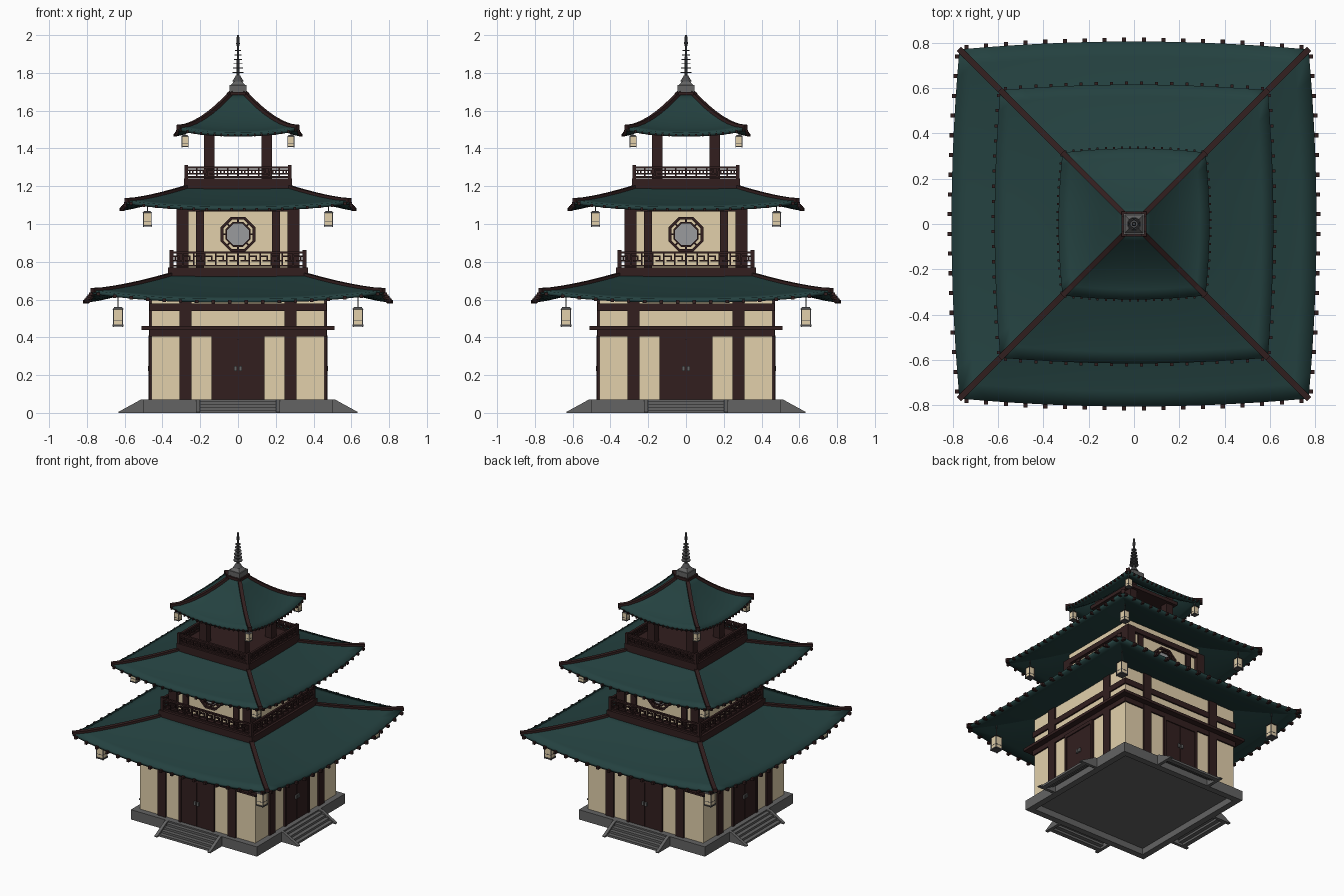
import bpy, bmesh, math
from mathutils import Matrix, Vector

if "Cube" in bpy.data.objects:
    bpy.data.objects.remove(bpy.data.objects["Cube"])


def material(name, col):
    m = bpy.data.materials.new(name)
    m.diffuse_color = (*col, 1)
    m.use_nodes = True
    m.node_tree.nodes["Principled BSDF"].inputs["Base Color"].default_value = m.diffuse_color
    return m


TEAL = material("teal_tile", (0.0175, 0.053, 0.051))
WOOD = material("dark_red_wood", (0.032, 0.0135, 0.0135))
CREAM = material("cream_plaster", (0.76, 0.63, 0.41))
STONE = material("grey_stone", (0.125, 0.125, 0.125))
GLASS = material("pale_grey_glass", (0.32, 0.33, 0.34))
METAL = material("dark_metal", (0.075, 0.075, 0.078))


def finish(bm, name, mat, turns=1):
    """Turn a bmesh into an object; turns=4 repeats it on all four sides."""
    if turns == 4:
        base = bm.copy()
        tmp = bpy.data.meshes.new("tmp")
        for k in (1, 2, 3):
            b = base.copy()
            b.transform(Matrix.Rotation(k * math.pi / 2, 4, 'Z'))
            b.to_mesh(tmp)
            bm.from_mesh(tmp)
            b.free()
        base.free()
        bpy.data.meshes.remove(tmp)
    me = bpy.data.meshes.new(name)
    bm.to_mesh(me)
    bm.free()
    me.materials.append(mat)
    ob = bpy.data.objects.new(name, me)
    bpy.context.collection.objects.link(ob)
    return ob


def box(bm, x0, x1, y0, y1, z0, z1):
    m = Matrix.Translation(((x0 + x1) / 2, (y0 + y1) / 2, (z0 + z1) / 2))
    m = m @ Matrix.Diagonal((abs(x1 - x0), abs(y1 - y0), abs(z1 - z0), 1))
    bmesh.ops.create_cube(bm, size=1, matrix=m)


def boxes(name, mat, items, turns=4):
    bm = bmesh.new()
    for it in items:
        box(bm, *it)
    return finish(bm, name, mat, turns)


def slab(name, mat, half, z0, z1):
    return boxes(name, mat, [(-half, half, -half, half, z0, z1)], 1)


def cone(bm, r0, r1, z0, z1, n=8, at=(0, 0), rot=0):
    m = Matrix.Translation((*at, (z0 + z1) / 2)) @ Matrix.Rotation(rot, 4, 'Z')
    bmesh.ops.create_cone(bm, cap_ends=True, segments=n, radius1=r0, radius2=r1, depth=z1 - z0, matrix=m)


def prism(bm, pts, x0, x1):
    """Extrude a (y, z) outline along x."""
    a = [bm.verts.new((x0, y, z)) for y, z in pts]
    b = [bm.verts.new((x1, y, z)) for y, z in pts]
    bm.faces.new(a)
    bm.faces.new(b[::-1])
    for i in range(len(pts)):
        j = (i + 1) % len(pts)
        bm.faces.new((a[j], a[i], b[i], b[j]))
    bmesh.ops.recalc_face_normals(bm, faces=bm.faces)


# stone platform, floor and four stairs
boxes("platform", STONE, [(-0.5, 0.455, -0.5, -0.455, 0, 0.07)])
slab("ground_floor", STONE, 0.457, 0.045, 0.068)
bm = bmesh.new()
for s in (-1, 1):
    prism(bm, [(-0.5, 0), (-0.5, 0.07), (-0.515, 0.07), (-0.632, 0.006), (-0.632, 0)], s * 0.2, s * 0.222)
for i in range(4):
    box(bm, -0.2, 0.2, -0.61 + i * 0.028, -0.578 + i * 0.028, 0.015 * i, 0.015 * (i + 1))
finish(bm, "stairs", STONE, 4)
# ground storey
slab("ground_walls", CREAM, 0.458, 0.068, 0.672)
boxes("ground_posts", WOOD, [(s * 0.245, s * 0.31, -0.47, -0.44, 0.07, 0.67) for s in (-1, 1)])
slab("ground_lintel", WOOD, 0.468, 0.405, 0.44)
slab("ground_ledge", WOOD, 0.51, 0.44, 0.46)
slab("ground_top_beam", WOOD, 0.468, 0.54, 0.58)
boxes("door_frame", WOOD, [(-0.14, -0.122, -0.474, -0.45, 0.07, 0.41), (0.122, 0.14, -0.474, -0.45, 0.07, 0.41),
                           (-0.122, 0.122, -0.474, -0.45, 0.385, 0.41), (-0.122, 0.122, -0.461, -0.45, 0.07, 0.385)])
boxes("door_leaves", WOOD, [(-0.122, -0.002, -0.467, -0.45, 0.07, 0.385), (0.002, 0.122, -0.467, -0.45, 0.07, 0.385)])
boxes("door_handles", STONE, [(s * 0.004, s * 0.02, -0.477, -0.46, 0.222, 0.248) for s in (-1, 1)])
# middle storey
slab("middle_deck", WOOD, 0.37, 0.715, 0.77)
slab("middle_walls", CREAM, 0.3, 0.765, 1.15)
boxes("middle_corner_posts", WOOD, [(-0.325, -0.262, -0.325, -0.262, 0.765, 1.1)])
boxes("middle_posts", WOOD, [(s * 0.18, s * 0.222, -0.312, -0.29, 0.765, 1.1) for s in (-1, 1)])
slab("middle_top_beam", WOOD, 0.322, 1.065, 1.1)


def octagon_ring(bm, r0, r1, y0, y1, zc):
    rings = []
    for i in range(8):
        a = math.radians(22.5 + 45 * i)
        rings.append([bm.verts.new((r * math.cos(a), y, zc + r * math.sin(a)))
                      for r, y in ((r0, y0), (r1, y0), (r1, y1), (r0, y1))])
    for i in range(8):
        p, q = rings[i], rings[(i + 1) % 8]
        for k in range(4):
            bm.faces.new((p[k], p[(k + 1) % 4], q[(k + 1) % 4], q[k]))


# octagonal windows
bm = bmesh.new()
octagon_ring(bm, 0.084, 0.099, -0.32, -0.298, 0.945)
octagon_ring(bm, 0.062, 0.071, -0.314, -0.298, 0.945)
bmesh.ops.recalc_face_normals(bm, faces=bm.faces)
for i in range(8):
    a = math.pi / 4 * i
    m = Matrix.Translation((0.074 * math.cos(a), -0.306, 0.945 + 0.074 * math.sin(a)))
    m = m @ Matrix.Rotation(-a, 4, 'Y') @ Matrix.Diagonal((0.022, 0.014, 0.009, 1))
    bmesh.ops.create_cube(bm, size=1, matrix=m)
finish(bm, "window_frames", WOOD, 4)
bm = bmesh.new()
m = Matrix.Translation((0, -0.302, 0.945)) @ Matrix.Rotation(math.pi / 2, 4, 'X') @ Matrix.Rotation(math.pi / 8, 4, 'Z')
bmesh.ops.create_cone(bm, cap_ends=True, segments=8, radius1=0.066, radius2=0.066, depth=0.008, matrix=m)
finish(bm, "window_panes", GLASS, 4)
# open top storey
slab("top_deck", WOOD, 0.287, 1.18, 1.24)
boxes("top_columns", WOOD, [(-0.18, -0.125, -0.18, -0.125, 1.24, 1.54)])
slab("top_ceiling", WOOD, 0.2, 1.485, 1.51)


# fretwork railings
def railing(name, half, z0, z1, cells):
    y, t, w = -half + 0.01, 0.006, 0.004
    items = [(-half, -half + 0.02, -half, -half + 0.02, z0 - 0.01, z1 + 0.008),
             (-half, half, y - 0.008, y + 0.008, z1 - 0.012, z1),
             (-half, half, y - t, y + t, z0 + 0.004, z0 + 0.014)]
    zb, h = z0 + 0.01, z1 - z0 - 0.016
    c = (2 * half - 0.02) / cells
    for i in range(cells):
        x = -half + 0.01 + i * c
        for u0, u1, v0, v1 in ((0, 0, 0, 1), (0, .65, .7, .7), (.65, .65, .35, .7), (.3, 1, .35, .35)):
            items.append((x + u0 * c - w, x + u1 * c + w, y - t, y + t, zb + v0 * h - w, zb + v1 * h + w))
    boxes(name, WOOD, items)


railing("middle_railing", 0.362, 0.77, 0.855, 12)
railing("top_railing", 0.284, 1.24, 1.305, 10)


# curved roofs with hip ridges, rafter ends and corner lanterns
def roof(name, r0, r1, z0, z1, bulge, rise, power, k, lantern):
    N, M = 12, 7

    def P(s, t):
        r = r0 + (r1 - r0) * t
        z = z1 + (z0 - z1) * max(0, 1 - t) ** power + rise * t * abs(s) ** 2.5
        return Vector((s * r, -r - bulge * t * (1 - s * s), z))

    bm = bmesh.new()
    g = [[bm.verts.new(P(-1 + 2 * i / N, j / M)) for j in range(M + 1)] for i in range(N + 1)]
    for i in range(N):
        for j in range(M):
            bm.faces.new((g[i][j], g[i][j + 1], g[i + 1][j + 1], g[i + 1][j]))
    ob = finish(bm, name + "_roof", TEAL, 4)
    b = bmesh.new()
    b.from_mesh(ob.data)
    bmesh.ops.remove_doubles(b, verts=b.verts, dist=1e-4)
    b.to_mesh(ob.data)
    b.free()
    ob.data.shade_smooth()
    ob.data.set_sharp_from_angle(angle=math.radians(20))
    mod = ob.modifiers.new("thickness", 'SOLIDIFY')
    mod.thickness, mod.offset = 0.02, -1
    # hip ridge swept down one corner, then repeated
    bm = bmesh.new()
    side = Vector((-1, 1, 0)).normalized() * (0.010 + 0.004 * k)
    up = Vector((0, 0, 0.012))
    secs = []
    for j in range(M + 1):
        p = P(-1, j / M * 1.005)
        secs.append([bm.verts.new(q) for q in (p - side - up, p + side - up, p + side + up, p - side + up)])
    for a, c in zip(secs, secs[1:]):
        for i in range(4):
            bm.faces.new((a[i], a[(i + 1) % 4], c[(i + 1) % 4], c[i]))
    bm.faces.new(secs[0])
    bm.faces.new(secs[-1])
    bmesh.ops.recalc_face_normals(bm, faces=bm.faces)
    finish(bm, name + "_hip_ridges", WOOD, 4)
    # rafter ends under the eave
    bm = bmesh.new()
    n, h, w = 18, 0.004 + 0.008 * k, 0.009 * k
    for i in range(n):
        p = P(-0.96 + 1.92 * i / (n - 1), 1)
        box(bm, p.x - w, p.x + w, p.y - 0.017 * k, p.y + 0.015 * k, p.z - 0.012 - h, p.z - 0.006)
    finish(bm, name + "_rafter_ends", WOOD, 4)
    # hanging square lanterns
    d, lz0, lz1, R = lantern
    H, at, q = lz1 - lz0, (-d, -d), math.pi / 4
    bm = bmesh.new()
    cone(bm, R * 1.15, R * 1.15, lz0 + 0.08 * H, lz1 - 0.2 * H, 4, at, q)
    finish(bm, name + "_lantern_shades", CREAM, 4)
    bm = bmesh.new()
    cone(bm, R * 1.35, R * 1.35, lz0 + 0.03 * H, lz0 + 0.1 * H, 4, at, q)
    cone(bm, R * 1.2, R * 1.2, lz0 + 0.28 * H, lz0 + 0.31 * H, 4, at, q)
    cone(bm, R * 1.42, R * 0.9, lz1 - 0.22 * H, lz1 - 0.12 * H, 4, at, q)
    cone(bm, 0.003, 0.003, lz1 - 0.14 * H, P(-1, (d - r0) / (r1 - r0)).z, 6, at)
    for i in range(4):
        a = q + i * math.pi / 2
        post = (-d + 1.15 * R * math.cos(a), -d + 1.15 * R * math.sin(a))
        cone(bm, 0.11 * R, 0.11 * R, lz0, lz1 - 0.2 * H, 4, post, q)
    finish(bm, name + "_lantern_frames", METAL, 4)


roof("lower", 0.33, 0.77, 0.737, 0.603, 0.035, 0.046, 1.3, 1.0, (0.635, 0.455, 0.575, 0.03))
roof("middle", 0.25, 0.59, 1.2, 1.09, 0.025, 0.035, 1.3, 0.75, (0.48, 0.985, 1.08, 0.025))
roof("upper", 0.03, 0.315, 1.70, 1.483, 0.018, 0.03, 1.6, 0.5, (0.28, 1.405, 1.48, 0.02))
# finial
slab("finial_plate", WOOD, 0.056, 1.682, 1.70)
bm = bmesh.new()
box(bm, -0.046, 0.046, -0.046, 0.046, 1.70, 1.735)
cone(bm, 0.055, 0.03, 1.735, 1.755, 4, rot=math.pi / 4)
finish(bm, "finial_base", STONE)
bm = bmesh.new()
cone(bm, 0.03, 0.012, 1.755, 1.785, 12)
cone(bm, 0.009, 0.005, 1.78, 1.96, 10)
for i in range(6):
    r = 0.03 - 0.0025 * i
    cone(bm, r, r, 1.80 + 0.023 * i, 1.805 + 0.023 * i, 14)
cone(bm, 0.005, 0.01, 1.935, 1.955, 10)
cone(bm, 0.01, 0.006, 1.955, 2.0, 10)
finish(bm, "finial_spire", METAL)
